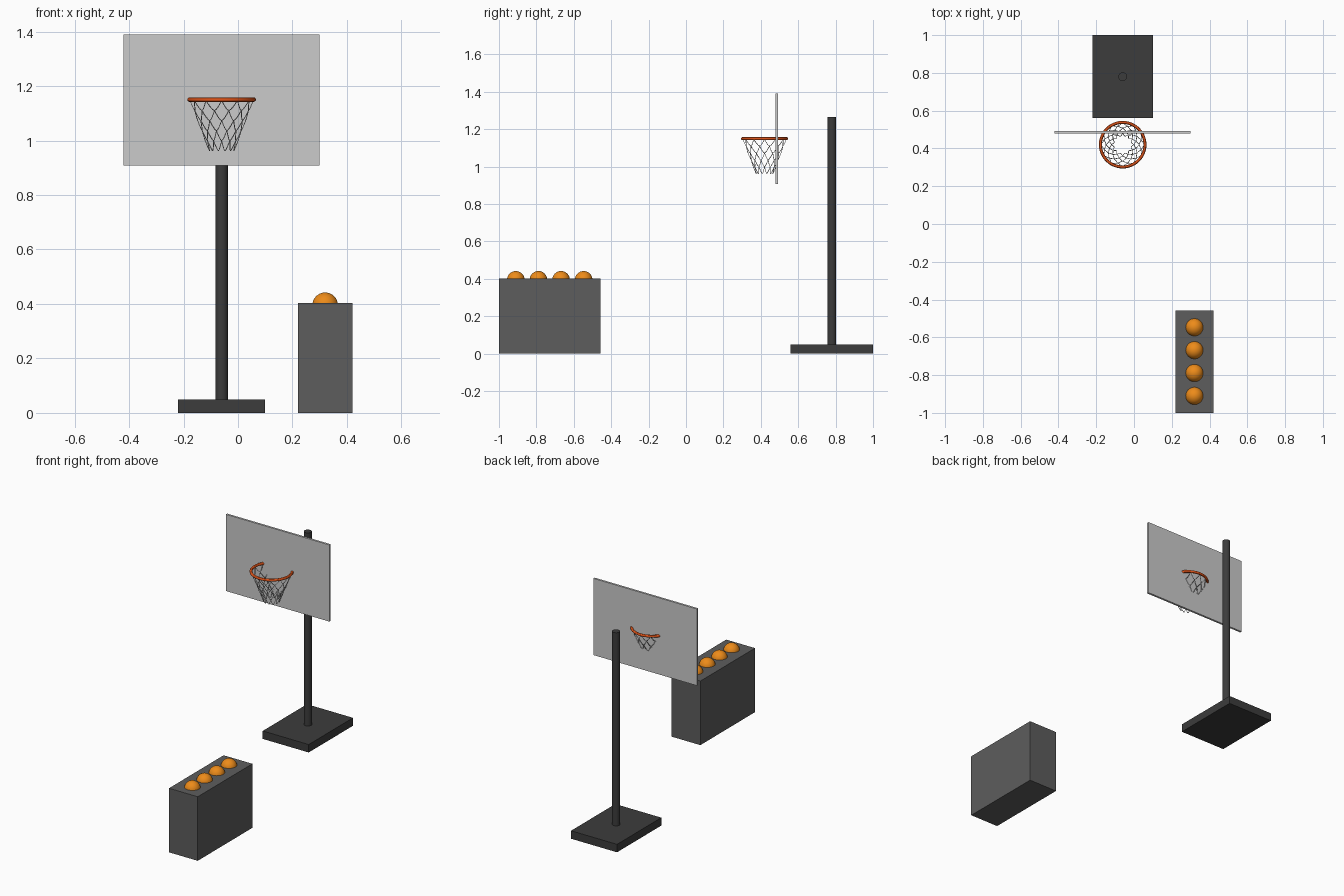
import bpy
from math import sin, cos, pi

if "Cube" in bpy.data.objects:
    bpy.data.objects.remove(bpy.data.objects["Cube"])

HX, HY = -0.06, 0.42      # hoop centre


def material(name, r, g, b):
    m = bpy.data.materials.new(name)
    m.diffuse_color = (r, g, b, 1)
    m.use_nodes = True
    m.node_tree.nodes["Principled BSDF"].inputs["Base Color"].default_value = m.diffuse_color
    return m


dark = material("dark_grey", 0.045, 0.045, 0.045)
mid = material("mid_grey", 0.11, 0.11, 0.11)
ball_orange = material("ball_orange", 0.85, 0.26, 0.01)
rim_orange = material("rim_orange", 0.75, 0.09, 0.01)


def finish(name, mat=None, smooth=False):
    ob = bpy.context.object
    ob.name = name
    if mat:
        ob.data.materials.append(mat)
    if smooth:
        bpy.ops.object.shade_smooth_by_angle()
    return ob


def box(name, x, y, z, mat=None):
    bpy.ops.mesh.primitive_cube_add(
        size=1, location=[sum(r) / 2 for r in (x, y, z)])
    bpy.context.object.scale = [r[1] - r[0] for r in (x, y, z)]
    bpy.ops.object.transform_apply(location=False, rotation=False, scale=True)
    return finish(name, mat)


# Stand: base plate and pole
box("stand_base", (-0.22, 0.10), (0.56, 1.0), (0, 0.05), dark)
bpy.ops.mesh.primitive_cylinder_add(
    vertices=32, radius=0.023, depth=1.265, location=(HX, 0.78, 0.6325))
finish("stand_pole", dark, True)

# Backboard
box("backboard", (-0.42, 0.30), (0.479, 0.492), (0.908, 1.39))

# Rim
bpy.ops.mesh.primitive_torus_add(
    major_radius=0.118, minor_radius=0.008, major_segments=48,
    minor_segments=12, location=(HX, HY, 1.15))
finish("hoop_rim", rim_orange, True)

# Net: rows of hanging loops, each row offset by half a loop
LOOPS, ROWS, TOP, BOTTOM, STEPS = 12, 5, 1.147, 0.962, 8
curve = bpy.data.curves.new("hoop_net", 'CURVE')
curve.dimensions = '3D'
curve.bevel_depth = 0.0017
curve.bevel_resolution = 0
for row in range(ROWS):
    for i in range(LOOPS):
        spline = curve.splines.new('POLY')
        spline.points.add(STEPS)
        for k, p in enumerate(spline.points):
            t = k / STEPS
            sag = 1 - abs(2 * t - 1) ** 1.6
            f = (row + sag) / ROWS
            r = 0.116 + (0.046 - 0.116) * f
            a = 2 * pi * (i + t + 0.5 * row) / LOOPS
            p.co = (HX + r * cos(a), HY + r * sin(a),
                    TOP + (BOTTOM - TOP) * f, 1)
net = bpy.data.objects.new("hoop_net", curve)
bpy.context.collection.objects.link(net)
bpy.ops.object.select_all(action='DESELECT')
net.select_set(True)
bpy.context.view_layer.objects.active = net
bpy.ops.object.convert(target='MESH')

# Ball rack with four balls sunk into its top
box("ball_rack", (0.22, 0.42), (-1.0, -0.457), (0, 0.403), mid)
for i in range(4):
    bpy.ops.mesh.primitive_uv_sphere_add(
        segments=32, ring_count=16, radius=0.047,
        location=(0.32, -0.91 + 0.121 * i, 0.395))
    finish(f"ball_{i + 1}", ball_orange, True)
